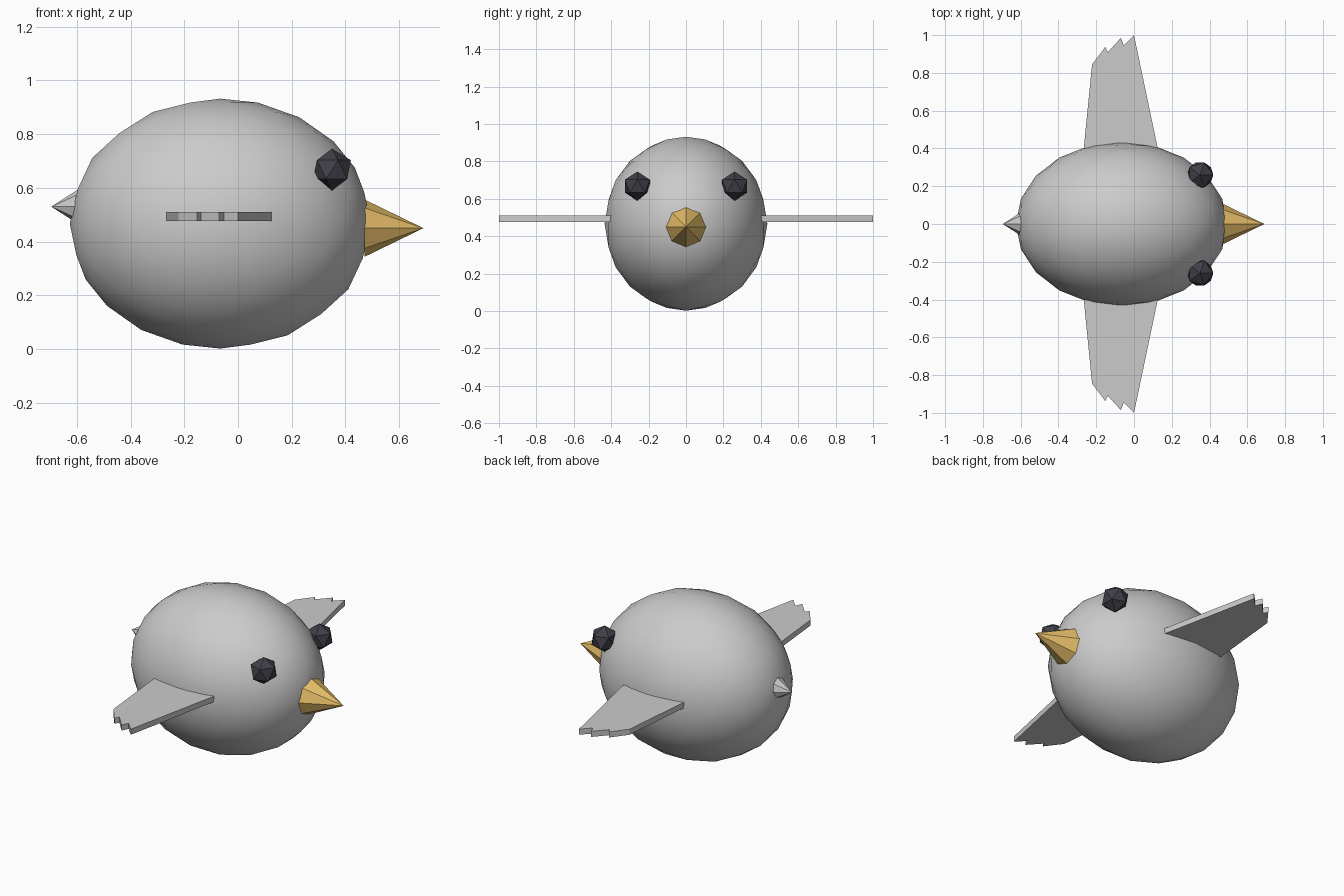
import bpy, bmesh
from math import pi, radians
from mathutils import Matrix

if "Cube" in bpy.data.objects:
    bpy.data.objects.remove(bpy.data.objects["Cube"])


def colour(name, rgb):
    m = bpy.data.materials.new(name)
    m.diffuse_color = (*rgb, 1)
    m.use_nodes = True
    m.node_tree.nodes["Principled BSDF"].inputs["Base Color"].default_value = m.diffuse_color
    return m


def finish(name, bm, mat=None, smooth=False):
    bmesh.ops.recalc_face_normals(bm, faces=bm.faces)
    me = bpy.data.meshes.new(name)
    bm.to_mesh(me)
    bm.free()
    ob = bpy.data.objects.new(name, me)
    bpy.context.collection.objects.link(ob)
    if mat:
        me.materials.append(mat)
    for p in me.polygons:
        p.use_smooth = smooth
    return ob


def ball(name, subdiv, centre, radii, mat=None, smooth=False):
    bm = bmesh.new()
    bmesh.ops.create_icosphere(bm, subdivisions=subdiv, radius=1)
    bmesh.ops.scale(bm, vec=radii, verts=bm.verts)
    bmesh.ops.translate(bm, vec=centre, verts=bm.verts)
    return finish(name, bm, mat, smooth)


def spike(name, base_x, tip_x, z, radius, mat=None):
    """Eight-sided cone lying along x."""
    bm = bmesh.new()
    length = abs(tip_x - base_x)
    side = 1 if tip_x > base_x else -1
    place = (Matrix.Translation(((base_x + tip_x) / 2, 0, z))
             @ Matrix.Rotation(side * pi / 2, 4, 'Y'))
    bmesh.ops.create_cone(bm, cap_ends=True, segments=8, radius1=radius,
                          radius2=0, depth=length, matrix=place)
    bmesh.ops.remove_doubles(bm, verts=bm.verts, dist=1e-5)
    return finish(name, bm, mat)


def mirror_y(ob):
    mod = ob.modifiers.new("mirror", 'MIRROR')
    mod.use_axis = (False, True, False)


dark = colour("eye_dark", (0.05, 0.05, 0.065))
gold = colour("beak_gold", (0.80, 0.52, 0.14))

# Plump smooth body
ball("body", 3, (-0.066, 0, 0.467), (0.56, 0.435, 0.465), smooth=True)

# Faceted eyes
eyes = ball("eyes", 1, (0.35, 0.26, 0.668), (0.078,) * 3, dark)
mirror_y(eyes)

# Beak and tail
spike("beak", 0.47, 0.69, 0.45, 0.107, gold)
spike("tail", -0.57, -0.695, 0.53, 0.08)

# Flat wings with notched feather tips
outline = [(0.13, 0.38), (0.0, 1.0), (-0.053, 0.945), (-0.07, 0.985),
           (-0.138, 0.91), (-0.152, 0.937), (-0.222, 0.845), (-0.268, 0.38)]
bm = bmesh.new()
face = bm.faces.new([bm.verts.new((x, y, 0.477)) for x, y in outline])
top = bmesh.ops.extrude_face_region(bm, geom=[face])["geom"]
bmesh.ops.translate(bm, vec=(0, 0, 0.033),
                    verts=[v for v in top if isinstance(v, bmesh.types.BMVert)])
mirror_y(finish("wings", bm))
